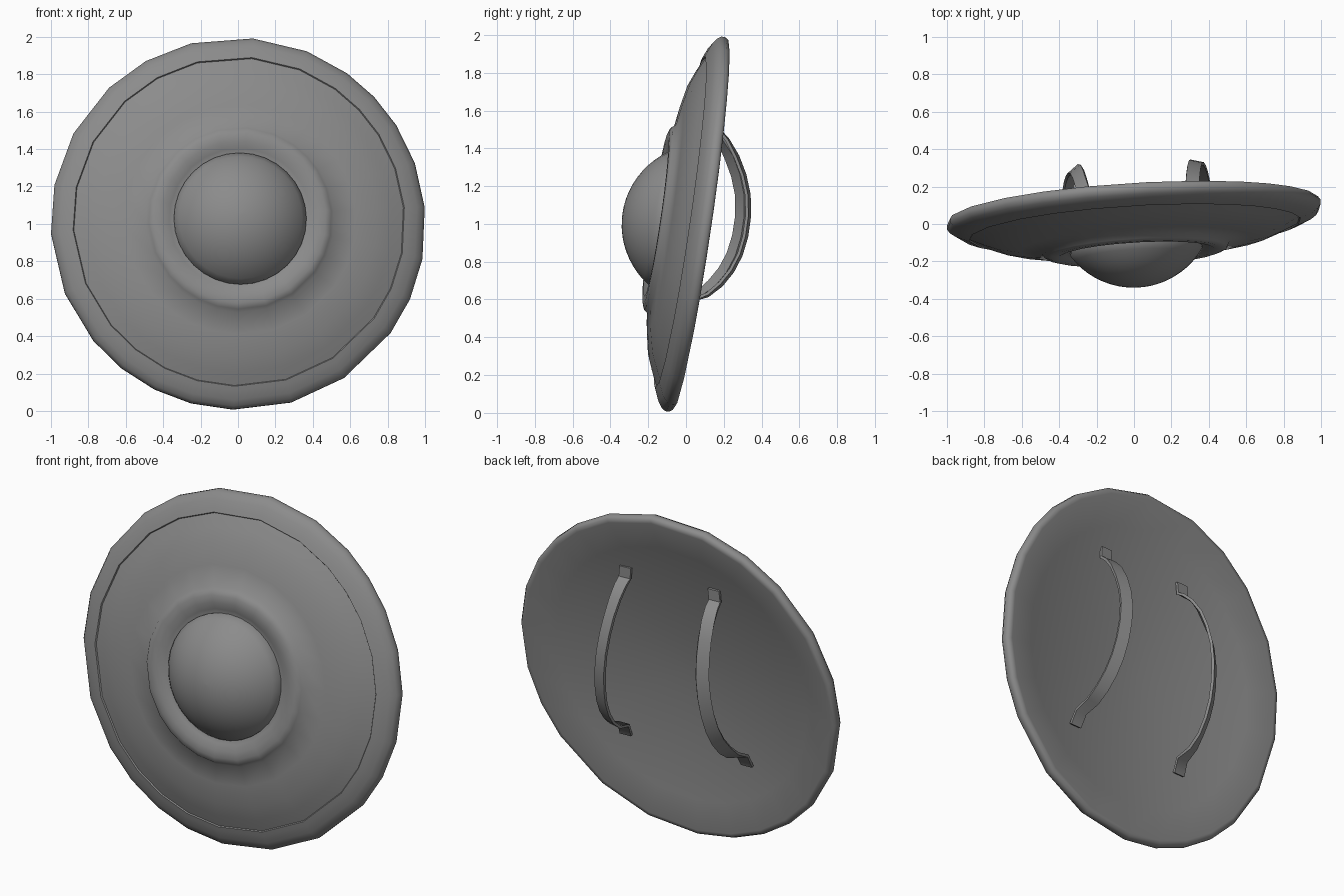
import bpy, bmesh, math
from mathutils import Matrix, Vector

if "Cube" in bpy.data.objects:
    bpy.data.objects.remove(bpy.data.objects["Cube"])

# Shield frame: local -Y is the outward face, leaning back and turned slightly
back = Vector((-0.06, 1, -0.147)).normalized()
up = (Vector((0, 0, 1)) - back * back.z).normalized()
side = back.cross(up)
FRAME = Matrix.Translation((0, 0.05, 1.0)) @ Matrix((side, back, up)).transposed().to_4x4()

# Dark iron grey
iron = bpy.data.materials.new("dark_grey")
iron.diffuse_color = (0.26, 0.26, 0.26, 1)
iron.use_nodes = True
iron.node_tree.nodes["Principled BSDF"].inputs["Base Color"].default_value = iron.diffuse_color


def finish(name, bm, angle):
    bmesh.ops.remove_doubles(bm, verts=bm.verts, dist=1e-5)
    bmesh.ops.recalc_face_normals(bm, faces=bm.faces)
    bm.transform(FRAME)
    mesh = bpy.data.meshes.new(name)
    bm.to_mesh(mesh)
    bm.free()
    mesh.materials.append(iron)
    ob = bpy.data.objects.new(name, mesh)
    bpy.context.collection.objects.link(ob)
    bpy.ops.object.select_all(action='DESELECT')
    ob.select_set(True)
    bpy.context.view_layer.objects.active = ob
    bpy.ops.object.shade_smooth_by_angle(angle=math.radians(angle))
    return ob


def bridge(bm, rings):
    for a, b in zip(rings, rings[1:]):
        n = len(a)
        for i in range(n):
            bm.faces.new((a[i], a[(i + 1) % n], b[(i + 1) % n], b[i]))


def lathe(name, profile, angles, angle):
    bm = bmesh.new()
    rings = [[bm.verts.new((r * math.cos(t), -h, r * math.sin(t))) for t in angles]
             for r, h in profile]
    bridge(bm, rings)
    bm.faces.new(rings[0])
    bm.faces.new(rings[-1])
    return finish(name, bm, angle)


# Dished disc with hand-hewn uneven rim, raised border and ring around the boss
rim_angles = [math.radians(a) for a in (
    85, 68, 54, 43, 32, 19, 5, -11, -24, -36, -56, -74, -92, -105, -117,
    -129, -141, -158, -177, -192, -209, -227, -241, -256)]
profile = [(0.05, 0.19), (0.36, 0.19), (0.38, 0.198), (0.42, 0.212), (0.46, 0.212),
           (0.49, 0.202), (0.505, 0.18), (0.62, 0.163), (0.74, 0.138), (0.82, 0.106),
           (0.885, 0.076), (0.89, 0.083), (0.915, 0.074), (0.96, 0.055), (0.99, 0.034),
           (1.004, 0.012), (1.003, -0.010), (0.992, -0.026), (0.97, -0.028),
           (0.8, 0.008), (0.6, 0.042), (0.4, 0.067), (0.2, 0.083), (0.05, 0.088)]
lathe("shield_disc", profile, rim_angles, 65)

# Central domed boss: a spherical cap
R, low = 0.427, -0.037
top_angle = math.asin(0.355 / R)
cap = [(0.355, 0.17)] + [(R * math.sin(top_angle * k / 10), low + R * math.cos(top_angle * k / 10))
                         for k in range(10, 0, -1)]
cap.append((0.004, low + R))
lathe("boss", cap, [2 * math.pi * k / 32 for k in range(32)], 40)

# Two bowed straps with flat feet on the back, each twisted along the bow
path = [(0.60, -0.025), (0.535, -0.015), (0.51, 0.03), (0.46, 0.085), (0.38, 0.145),
        (0.29, 0.195), (0.19, 0.232), (0.08, 0.250), (-0.03, 0.25), (-0.13, 0.235),
        (-0.22, 0.203), (-0.30, 0.155), (-0.365, 0.095), (-0.41, 0.01), (-0.49, -0.015)]


def strap(name, x_top, x_bottom, twist, half=0.036, thick=0.008):
    bm = bmesh.new()
    rings = []
    for i, (z, y) in enumerate(path):
        z0, y0 = path[max(i - 1, 0)]
        z1, y1 = path[min(i + 1, len(path) - 1)]
        run = Vector((0, y1 - y0, z1 - z0)).normalized()
        roll = Matrix.Rotation(-math.radians(twist) * min(1, max(0, y / 0.14)), 3, run)
        n = roll @ Vector((0, -run.z, run.y)) * thick
        w = roll @ Vector((half, 0, 0))
        c = Vector((x_top + (x_bottom - x_top) * (0.60 - z) / 1.09, y, z))
        rings.append([bm.verts.new(c + w * sx + n * sn)
                      for sx, sn in ((-1, -1), (1, -1), (1, 1), (-1, 1))])
    bridge(bm, rings)
    bm.faces.new(rings[0])
    bm.faces.new(rings[-1])
    return finish(name, bm, 50)


strap("arm_strap", 0.31, 0.40, -15)
strap("hand_strap", -0.25, -0.37, 38)
